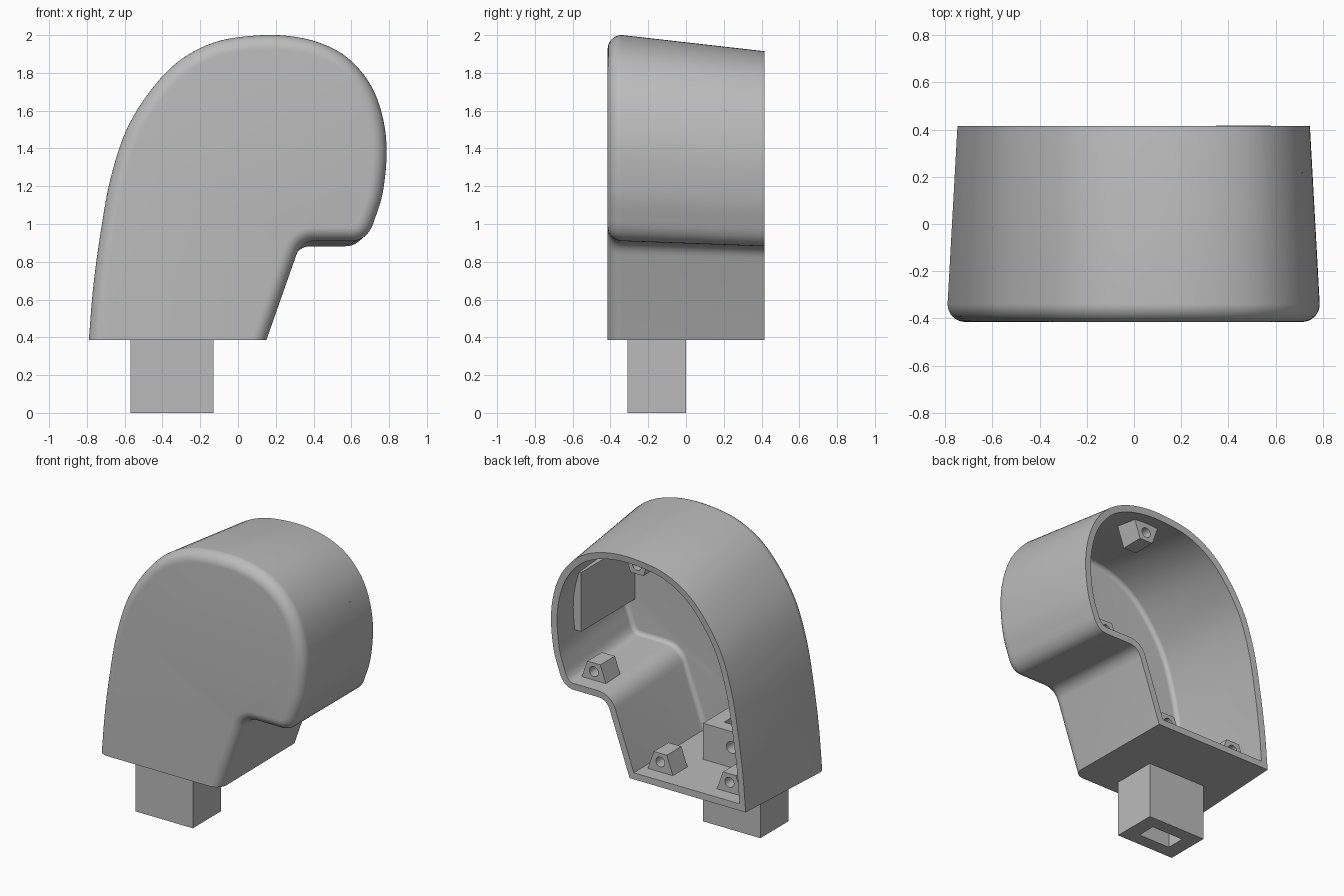
import bpy, bmesh, math
from mathutils import Vector

old = bpy.data.objects.get("Cube")
if old:
    bpy.data.objects.remove(old, do_unlink=True)

grey = bpy.data.materials.new("plain_grey")
grey.use_nodes = True
tint = (0.5, 0.5, 0.5, 1)
grey.diffuse_color = tint
grey.node_tree.nodes["Principled BSDF"].inputs["Base Color"].default_value = tint

FLOOR, FRONT, BACK, WALL, ROUND = 0.385, -0.415, 0.415, 0.045, 0.075


def finish(bm, name):
    bmesh.ops.recalc_face_normals(bm, faces=bm.faces)
    mesh = bpy.data.meshes.new(name)
    bm.to_mesh(mesh)
    bm.free()
    mesh.materials.append(grey)
    obj = bpy.data.objects.new(name, mesh)
    bpy.context.collection.objects.link(obj)
    return obj


def apply_modifiers(obj):
    bpy.context.view_layer.update()
    graph = bpy.context.evaluated_depsgraph_get()
    mesh = bpy.data.meshes.new_from_object(obj.evaluated_get(graph))
    obj.modifiers.clear()
    obj.data = mesh


def cut(obj, cutter):
    mod = obj.modifiers.new("cut", "BOOLEAN")
    mod.operation = "DIFFERENCE"
    mod.solver = "EXACT"
    mod.object = cutter
    apply_modifiers(obj)
    bpy.data.objects.remove(cutter, do_unlink=True)


def prism(name, outline, y0, y1):
    """Extrude an xz outline along y."""
    bm = bmesh.new()
    face = bm.faces.new([bm.verts.new((x, y0, z)) for x, z in outline])
    top = bmesh.ops.extrude_face_region(bm, geom=[face])["geom"]
    bmesh.ops.translate(bm, vec=(0, y1 - y0, 0),
                        verts=[v for v in top if isinstance(v, bmesh.types.BMVert)])
    return finish(bm, name)


def box(name, x0, x1, y0, y1, z0, z1):
    return prism(name, [(x0, z0), (x1, z0), (x1, z1), (x0, z1)], y0, y1)


def drill(x, z, radius, y0, y1):
    turns = [math.tau * i / 24 for i in range(24)]
    return prism("drill", [(x + radius * math.cos(t), z + radius * math.sin(t))
                           for t in turns], y0, y1)


def spline(points, steps=6):
    p = [Vector(q) for q in points]
    p = [2 * p[0] - p[1]] + p + [2 * p[-1] - p[-2]]
    out = []
    for a, b, c, d in zip(p, p[1:], p[2:], p[3:]):
        for i in range(steps):
            t = i / steps
            out.append(b + 0.5 * t * (c - a + t * (2 * a - 5 * b + 4 * c - d
                                                   + t * (3 * (b - c) + d - a))))
    return out + [p[-2]]


def corner(a, b, c, steps=8):
    a, b, c = Vector(a), Vector(b), Vector(c)
    return [a.lerp(b, i / steps).lerp(b.lerp(c, i / steps), i / steps)
            for i in range(steps + 1)]


# Side outline: big arch, ledge corner, notch corner, sloped leg
outline = spline([(-0.79, FLOOR), (-0.765, 0.68), (-0.725, 0.97), (-0.675, 1.24),
                  (-0.59, 1.50), (-0.46, 1.71), (-0.31, 1.865), (-0.13, 1.96),
                  (0.06, 1.995), (0.25, 1.997), (0.43, 1.96), (0.58, 1.88),
                  (0.70, 1.74), (0.765, 1.57), (0.787, 1.38), (0.765, 1.16),
                  (0.715, 1.0)])
outline += corner((0.715, 1.0), (0.68, 0.91), (0.60, 0.91))[1:]
outline += corner((0.41, 0.91), (0.335, 0.91), (0.31, 0.84))
outline.append(Vector((0.15, FLOOR)))


def inset(points, d):
    out = []
    for i, p in enumerate(points):
        t = points[min(i + 1, len(points) - 1)] - points[max(i - 1, 0)]
        n = Vector((t.y, -t.x)).normalized()
        if i in (0, len(points) - 1):
            n = Vector((1 / n.x, 0))
        out.append(p + n * d)
    return out


# Hollow housing: rounded front edge, drafted walls, open back
stations = []
for i in range(9):
    a = math.pi / 2 * i / 8
    stations.append((FRONT + ROUND * (1 - math.cos(a + 0) if i else 0),
                     ROUND * (1 - math.sin(a)), 1))
stations.append((BACK, 0, 0.947))
bm = bmesh.new()
rings = []
for y, d, s in stations:
    rings.append([bm.verts.new((p.x * s, y, FLOOR + (p.y - FLOOR) * s))
                  for p in inset(outline, d)])
bm.faces.new(rings[0])
for r, q in zip(rings, rings[1:]):
    for i in range(len(r)):
        j = (i + 1) % len(r)
        bm.faces.new((r[i], r[j], q[j], q[i]))
housing = finish(bm, "housing")
mod = housing.modifiers.new("wall", "SOLIDIFY")
mod.thickness = WALL
mod.offset = -1
mod.use_even_offset = True
apply_modifiers(housing)

# Mounting post with a slot through it and a cross hole inside
post = box("mounting_post", -0.57, -0.13, -0.31, 0, 0, 0.68)
for part in (housing, post):
    cut(part, box("slot", -0.47, -0.23, -0.22, -0.09, -0.1, 0.8))
cut(post, drill(-0.35, 0.57, 0.04, -0.15, 0.1))

# Screw bosses around the open rim
for name, x, z, up in (("floor_boss_inner", -0.02, 0.42, 1),
                       ("floor_boss_outer", -0.55, 0.42, 1),
                       ("ledge_boss", 0.49, 0.91, 1),
                       ("ceiling_boss", 0.16, 1.895, -1)):
    boss = prism(name, [(x - 0.1, z), (x + 0.1, z), (x + 0.05, z + 0.14 * up),
                        (x - 0.05, z + 0.14 * up)], 0.15, 0.31)
    cut(boss, drill(x, z + 0.08 * up, 0.034, 0.2, 0.4))

# Flat pad on the inner side wall
box("inner_wall_pad", 0.65, 0.715, -0.37, 0.22, 1.19, 1.6)

# Smooth the housing while keeping hard edges
bpy.ops.object.select_all(action="DESELECT")
housing.select_set(True)
bpy.context.view_layer.objects.active = housing
bpy.ops.object.shade_smooth_by_angle(angle=math.radians(30))
